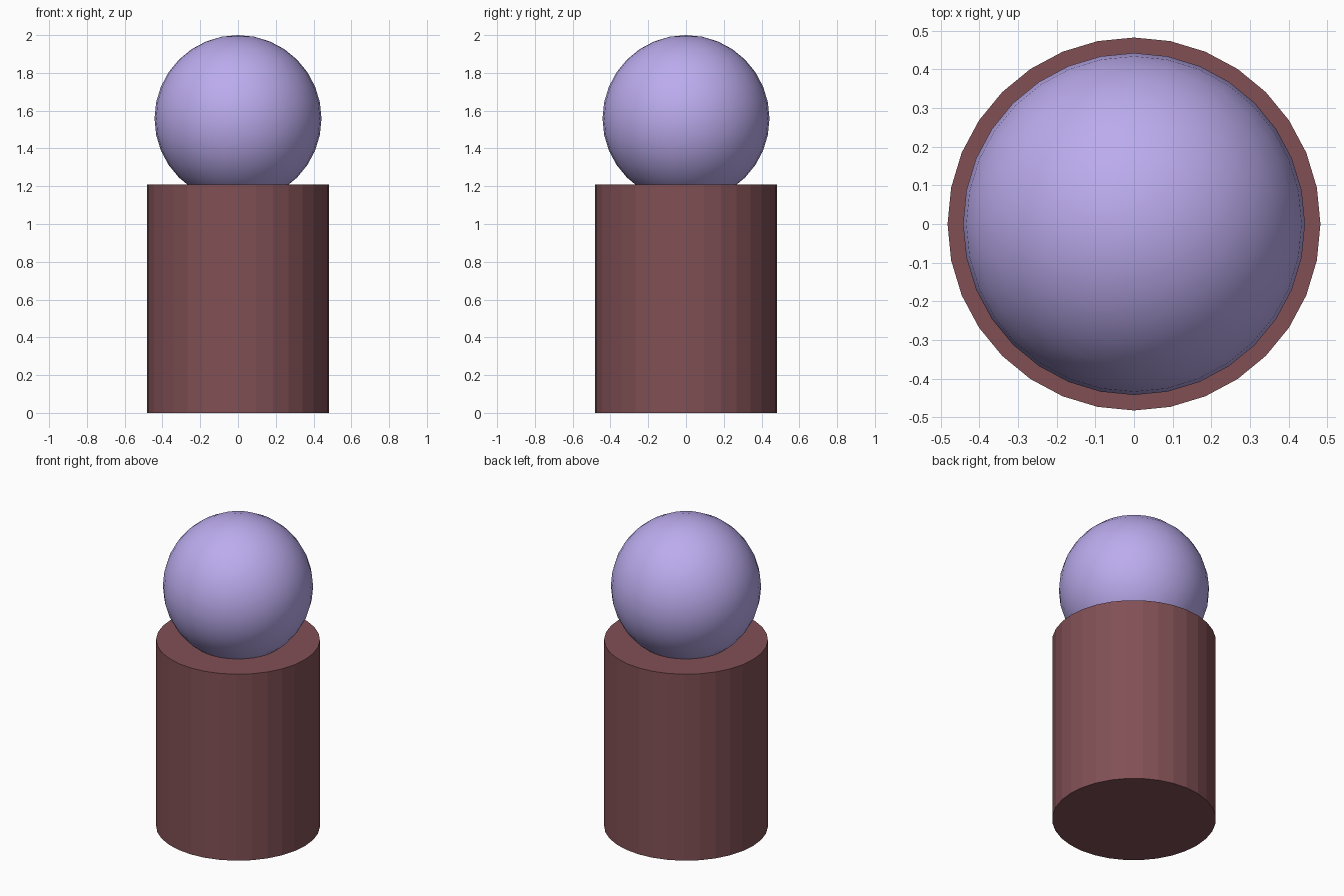
import bpy

if "Cube" in bpy.data.objects:
    bpy.data.objects.remove(bpy.data.objects["Cube"])

def colour(obj, name, rgb):
    mat = bpy.data.materials.new(name)
    mat.diffuse_color = (*rgb, 1)
    mat.use_nodes = True
    mat.node_tree.nodes["Principled BSDF"].inputs["Base Color"].default_value = mat.diffuse_color
    obj.data.materials.append(mat)

# Upright cylindrical body
bpy.ops.mesh.primitive_cylinder_add(vertices=32, radius=0.482, depth=1.21, location=(0, 0, 0.605))
body = bpy.context.object
body.name = "body"
bpy.ops.object.shade_smooth_by_angle(angle=0.1)
colour(body, "dark_red", (0.22, 0.08, 0.09))

# Ball head sunk into the top of the body
bpy.ops.mesh.primitive_uv_sphere_add(segments=32, ring_count=16, radius=0.442, location=(0, 0, 1.558))
head = bpy.context.object
head.name = "head"
bpy.ops.object.shade_smooth()
colour(head, "lilac", (0.50, 0.41, 0.85))
